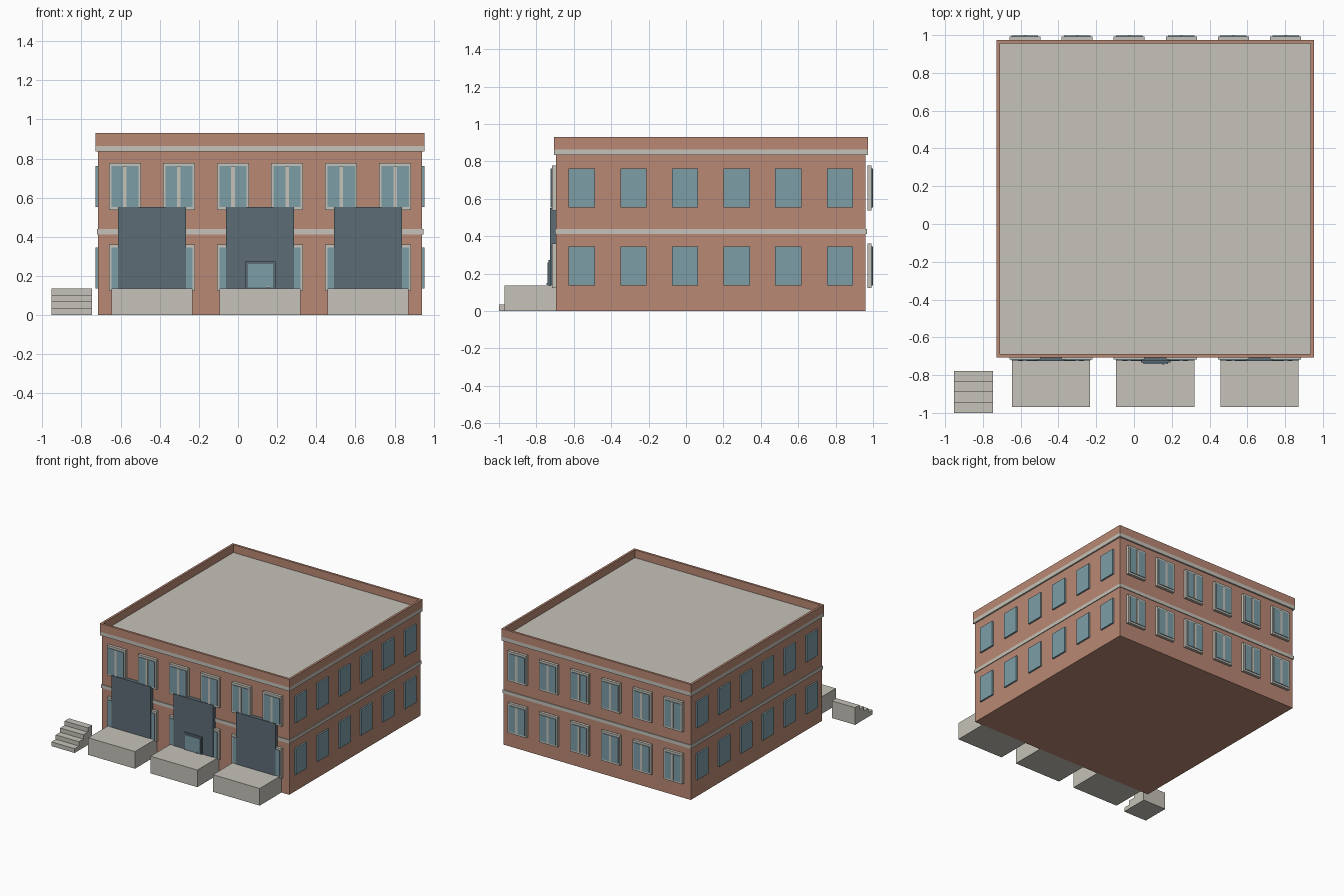
import bpy
import bmesh
from mathutils import Vector

if "Cube" in bpy.data.objects:
    bpy.data.objects.remove(bpy.data.objects["Cube"], do_unlink=True)


def material(name, rgb):
    mat = bpy.data.materials.new(name)
    mat.use_nodes = True
    color = (*rgb, 1)
    mat.diffuse_color = color
    bsdf = next(n for n in mat.node_tree.nodes if n.type == "BSDF_PRINCIPLED")
    bsdf.inputs["Base Color"].default_value = color
    bsdf.inputs["Roughness"].default_value = 0.8
    return mat


brick = material("brick", (0.49, 0.25, 0.178))
concrete = material("concrete", (0.56, 0.54, 0.48))
glass = material("blue_glass", (0.205, 0.34, 0.39))
steel = material("dark_steel", (0.107, 0.15, 0.18))


def finish(name, bm, mat):
    bmesh.ops.recalc_face_normals(bm, faces=bm.faces)
    mesh = bpy.data.meshes.new(name)
    bm.to_mesh(mesh)
    bm.free()
    mesh.materials.append(mat)
    obj = bpy.data.objects.new(name, mesh)
    bpy.context.collection.objects.link(obj)
    return obj


def box(name, mat, x, y, z):
    """Box spanning the given (low, high) ranges."""
    bm = bmesh.new()
    bmesh.ops.create_cube(bm, size=1)
    for v in bm.verts:
        v.co = Vector([r[0] if c < 0 else r[1] for c, r in zip(v.co, (x, y, z))])
    return finish(name, bm, mat)


def around(c, half):
    return (c - half, c + half)


# Main building, centred on CX, CY
CX, CY, HALF = 0.1125, 0.133, 0.828
FRONT, BACK = CY - HALF, CY + HALF


def slab(name, mat, grow, z):
    return box(name, mat, around(CX, HALF + grow), around(CY, HALF + grow), z)


slab("brick_walls", brick, 0, (0, 0.84))
slab("middle_band", concrete, 0.006, (0.413, 0.44))
slab("roof_slab", concrete, 0.012, (0.835, 0.865))

# Parapet: a box whose top is inset and pushed down to the roof
parapet = slab("parapet", brick, 0.012, (0.865, 0.93))
bm = bmesh.new()
bm.from_mesh(parapet.data)
bm.faces.ensure_lookup_table()
top = max(bm.faces, key=lambda f: f.calc_center_median().z)
bmesh.ops.inset_region(bm, faces=[top], thickness=0.025)
hole = bmesh.ops.extrude_face_region(bm, geom=[top])
bmesh.ops.translate(bm, vec=(0, 0, -0.063),
                    verts=[g for g in hole["geom"] if isinstance(g, bmesh.types.BMVert)])
floor = [g for g in hole["geom"] if isinstance(g, bmesh.types.BMFace)]
bmesh.ops.delete(bm, geom=[top] if top.is_valid else [], context="FACES_ONLY")
bmesh.ops.delete(bm, geom=floor, context="FACES_ONLY")
bm.to_mesh(parapet.data)
bm.free()

# Windows: six columns on two storeys, on all four walls
PITCH = 0.276
for storey, z in (("lower", 0.241), ("upper", 0.657)):
    for i in range(6):
        shift = (i - 2.5) * PITCH
        tag = f"{storey}_{i + 1}"
        x, y = CX + shift, CY + shift
        tall = around(z, 0.104)
        # framed windows with a centre bar, front and back
        for side, wall, d, start in (("front", FRONT, -1, 0), ("back", BACK, 1, 0.009)):
            def depth(a, b):
                return tuple(sorted((wall + d * (start + a), wall + d * (start + b))))
            box(f"{side}_window_frame_{tag}", concrete, around(x, 0.082), depth(0, 0.022),
                around(z + 0.001, 0.12))
            box(f"{side}_window_glass_{tag}", glass, around(x, 0.07), depth(0.02, 0.027), tall)
            box(f"{side}_window_bar_{tag}", concrete, around(x, 0.009), depth(0.02, 0.03), tall)
        # plain panes on both sides
        for side, d in (("right", -1), ("left", 1)):
            box(f"{side}_window_glass_{tag}", glass, around(CX + d * (HALF + 0.004), 0.009),
                around(y, 0.07), tall)

# Loading docks with tall doors
for i, name in enumerate(("right", "centre", "left")):
    x = CX + (i - 1) * 2 * PITCH
    box(f"{name}_loading_dock", concrete, around(x, 0.207), (-0.97, FRONT), (0, 0.137))
    box(f"{name}_dock_door", steel, around(x, 0.174), (-0.726, FRONT), (0.137, 0.552))

# Small entrance in the centre door
box("entrance_frame", steel, (0.036, 0.192), (-0.734, -0.72), (0.137, 0.274))
box("entrance_glass", glass, (0.05, 0.18), (-0.74, -0.73), (0.142, 0.26))
box("entrance_handle", concrete, (0.15, 0.16), (-0.746, -0.738), (0.14, 0.15))

# Free-standing steps, extruded from a stair profile
RISE, TREAD, COUNT = 0.0343, 0.0555, 4
profile = [(-1, 0)]
for i in range(COUNT):
    profile += [(-1 + i * TREAD, (i + 1) * RISE), (-1 + (i + 1) * TREAD, (i + 1) * RISE)]
profile.append((-1 + COUNT * TREAD, 0))
bm = bmesh.new()
face = bm.faces.new([bm.verts.new((-0.952, y, z)) for y, z in profile])
out = bmesh.ops.extrude_face_region(bm, geom=[face])
bmesh.ops.translate(bm, vec=(0.206, 0, 0),
                    verts=[g for g in out["geom"] if isinstance(g, bmesh.types.BMVert)])
finish("entrance_steps", bm, concrete)
